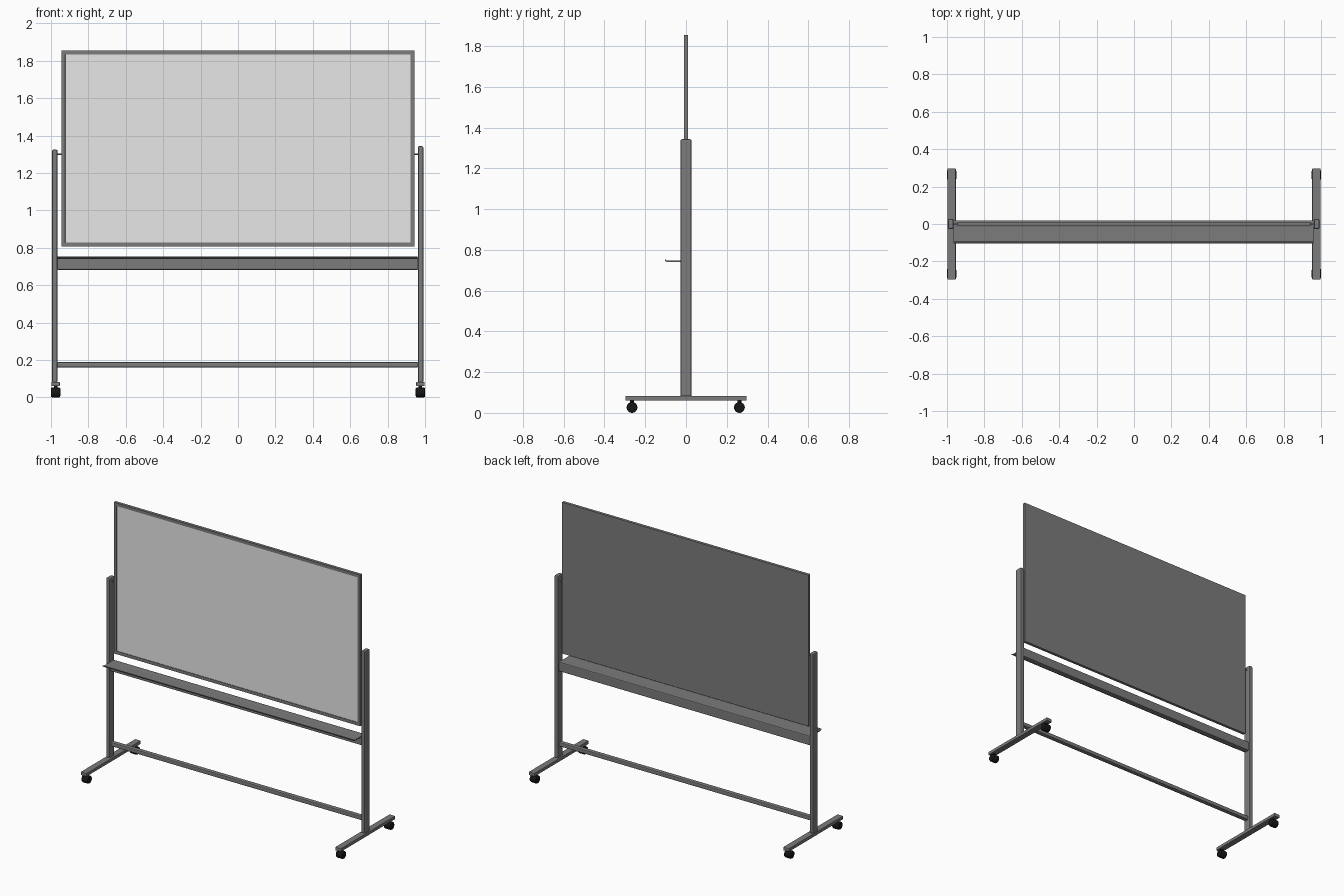
import bpy, bmesh, math
from mathutils import Matrix

if "Cube" in bpy.data.objects:
    bpy.data.objects.remove(bpy.data.objects["Cube"])


def material(name, v):
    m = bpy.data.materials.new(name)
    m.diffuse_color = (v, v, v, 1)
    m.use_nodes = True
    m.node_tree.nodes["Principled BSDF"].inputs["Base Color"].default_value = m.diffuse_color
    return m


GREY = material("dark grey metal", 0.2)
WHITE = material("board white", 0.8)
BLACK = material("wheel black", 0.008)


def finish(name, bm, mat, bevel=0.0, segments=2):
    bmesh.ops.recalc_face_normals(bm, faces=bm.faces)
    me = bpy.data.meshes.new(name)
    bm.to_mesh(me)
    bm.free()
    me.materials.append(mat)
    ob = bpy.data.objects.new(name, me)
    bpy.context.collection.objects.link(ob)
    if bevel:
        mod = ob.modifiers.new("bevel", 'BEVEL')
        mod.width = bevel
        mod.segments = segments
        mod.limit_method = 'ANGLE'
    return ob


def box(name, x, y, z, mat=GREY, bevel=0.0, segments=2):
    bm = bmesh.new()
    size = [b - a for a, b in (x, y, z)]
    mid = [(a + b) / 2 for a, b in (x, y, z)]
    bmesh.ops.create_cube(bm, size=1, matrix=Matrix.Translation(mid) @ Matrix.Diagonal((*size, 1)))
    return finish(name, bm, mat, bevel, segments)


def cylinder(name, centre, radius, length, axis, mat, bevel=0.0, sides=24):
    bm = bmesh.new()
    rot = Matrix.Rotation(math.pi / 2, 4, 'Y') if axis == 'X' else Matrix()
    bmesh.ops.create_cone(bm, cap_ends=True, segments=sides, radius1=radius, radius2=radius,
                          depth=length, matrix=Matrix.Translation(centre) @ rot)
    ob = finish(name, bm, mat, bevel)
    for p in ob.data.polygons:
        p.use_smooth = len(p.vertices) == 4
    return ob


def extrude_x(name, profile, x0, x1, mat):
    bm = bmesh.new()
    face = bm.faces.new([bm.verts.new((x0, y, z)) for y, z in profile])
    new = bmesh.ops.extrude_face_region(bm, geom=[face])["geom"]
    bmesh.ops.translate(bm, vec=(x1 - x0, 0, 0),
                        verts=[v for v in new if isinstance(v, bmesh.types.BMVert)])
    return finish(name, bm, mat)


# Framed board: front face inset and recessed, painted white
board = box("board", (-0.945, 0.943), (-0.01, 0.01), (0.807, 1.855))
bm = bmesh.new()
bm.from_mesh(board.data)
front = min(bm.faces, key=lambda f: f.normal.y)
bmesh.ops.inset_region(bm, faces=[front], thickness=0.03, depth=0)
bmesh.ops.inset_region(bm, faces=[front], thickness=0.0005, depth=-0.003)
front.material_index = 1
bm.to_mesh(board.data)
bm.free()
board.data.materials.append(WHITE)

# Posts, feet, pivots and casters on both sides
for side, s, top in (("left", -1, 1.325), ("right", 1, 1.343)):
    off = -0.003 if s > 0 else 0.0
    xs = sorted((s * 0.965 + off, s * 0.994 + off))
    box(side + "_post", xs, (-0.027, 0.027), (0.08, top), bevel=0.007)
    box(side + "_foot", sorted((s * 0.953, s * 0.997)), (-0.298, 0.298), (0.06, 0.083), bevel=0.003)
    cylinder(side + "_pivot", (s * 0.955, 0, 1.3), 0.004, 0.04, 'X', GREY, sides=12)
    for end, y in (("front", -0.265), ("back", 0.262)):
        cylinder(f"{side}_{end}_caster_stem", (s * 0.975, y, 0.055), 0.01, 0.02, 'Z', BLACK, sides=12)
        cylinder(f"{side}_{end}_caster_wheel", (s * 0.975, y, 0.0265), 0.0265, 0.05, 'X', BLACK, 0.007)

# Rails between the posts
box("tray_rail", (-0.968, 0.964), (-0.02, 0.02), (0.682, 0.748), bevel=0.006)
box("lower_rail", (-0.968, 0.964), (-0.016, 0.016), (0.16, 0.188), bevel=0.006)

# Pen tray with a small upturned lip
extrude_x("pen_tray", [(-0.015, 0.741), (-0.095, 0.741), (-0.104, 0.747), (-0.104, 0.753),
                       (-0.1, 0.753), (-0.094, 0.747), (-0.015, 0.747)], -0.965, 0.96, GREY)
